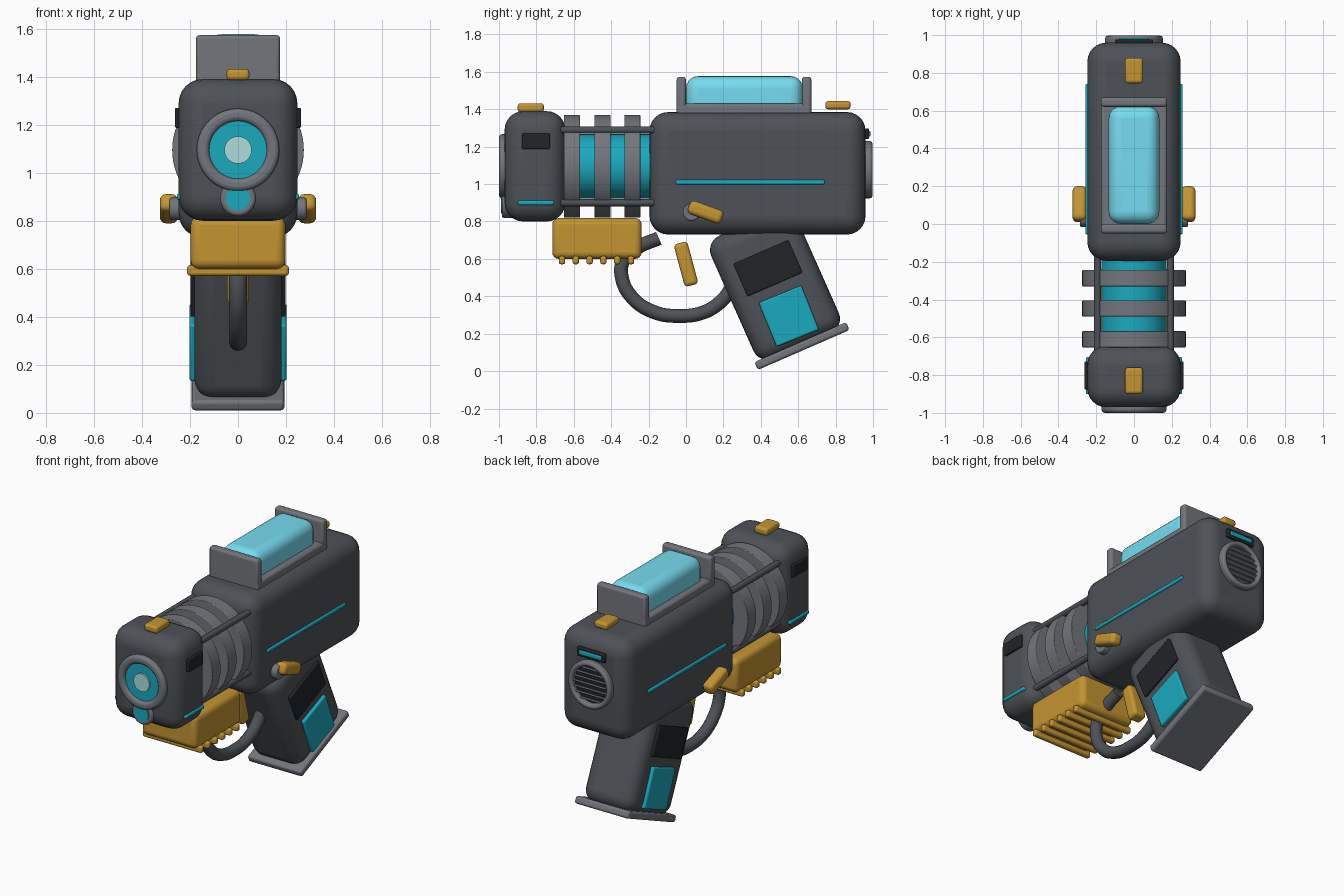
import bpy, bmesh
from math import radians, sin, cos, pi, sqrt
from mathutils import Matrix

if "Cube" in bpy.data.objects:
    bpy.data.objects.remove(bpy.data.objects["Cube"])


def mat(name, color):
    m = bpy.data.materials.new(name)
    m.diffuse_color = (*color, 1)
    m.use_nodes = True
    m.node_tree.nodes["Principled BSDF"].inputs["Base Color"].default_value = m.diffuse_color
    return m


DARK = mat("dark_grey", (0.075, 0.085, 0.095))
GREY = mat("mid_grey", (0.17, 0.18, 0.20))
BLACK = mat("black", (0.015, 0.017, 0.02))
GOLD = mat("gold", (0.55, 0.30, 0.03))
CYAN = mat("cyan", (0.01, 0.40, 0.52))
LIGHT = mat("light_cyan", (0.18, 0.72, 0.88))
PALE = mat("pale_cyan", (0.42, 0.72, 0.72))


def finish(name, bm, m, bevel=0, seg=3):
    me = bpy.data.meshes.new(name)
    bmesh.ops.recalc_face_normals(bm, faces=bm.faces)
    bm.to_mesh(me)
    bm.free()
    ob = bpy.data.objects.new(name, me)
    bpy.context.collection.objects.link(ob)
    me.materials.append(m)
    if bevel:
        b = ob.modifiers.new("bevel", 'BEVEL')
        b.width, b.segments = bevel, seg
        b.limit_method = 'ANGLE'
        b.angle_limit = radians(40)
    bpy.ops.object.select_all(action='DESELECT')
    ob.select_set(True)
    bpy.context.view_layer.objects.active = ob
    bpy.ops.object.shade_smooth_by_angle(angle=radians(35))
    return ob


def box(name, x, y, z, m, bevel=0.012, seg=3, tilt=0):
    """Rounded box from (min, max) ranges, tilted in degrees about its own x axis."""
    bm = bmesh.new()
    bmesh.ops.create_cube(bm, size=1)
    bmesh.ops.scale(bm, vec=(x[1] - x[0], y[1] - y[0], z[1] - z[0]), verts=bm.verts)
    ob = finish(name, bm, m, bevel, seg)
    ob.location = [(a + b) / 2 for a, b in (x, y, z)]
    ob.rotation_euler.x = radians(tilt)
    return ob


def span(c, size):
    return (c - size / 2, c + size / 2)


def cyl(name, r, c, length, m, axis='Y', bevel=0.0, seg=48):
    bm = bmesh.new()
    rot = Matrix.Rotation(pi / 2, 4, 'X' if axis == 'Y' else 'Y')
    bmesh.ops.create_cone(bm, cap_ends=True, segments=seg, radius1=r, radius2=r,
                          depth=length, matrix=rot)
    ob = finish(name, bm, m, bevel, 2)
    ob.location = c
    return ob


def ring(name, ro, ri, z, y, m, bevel=0.01, seg=48):
    """Flat tube along y."""
    bm = bmesh.new()
    prof = [(ro, y[0]), (ro, y[1]), (ri, y[1]), (ri, y[0])]
    loops = [[bm.verts.new((r * cos(2 * pi * i / seg), yy, z + r * sin(2 * pi * i / seg)))
              for r, yy in prof] for i in range(seg)]
    for i in range(seg):
        a, b = loops[i], loops[(i + 1) % seg]
        for j in range(4):
            k = (j + 1) % 4
            bm.faces.new((a[j], a[k], b[k], b[j]))
    return finish(name, bm, m, bevel, 3)


ZC = 1.095  # barrel axis height

# Main housings
box("body", (-.247, .247), (-.195, .96), (.73, 1.385), DARK, .1, 6)
box("muzzle_head", (-.247, .247), (-.97, -.645), (.80, 1.39), DARK, .1, 6)

# Barrel core, cooling rings and tie rods
cyl("barrel_core", .172, (0, -.4, ZC), .56, CYAN)
for i, y in enumerate((-.61, -.447, -.287)):
    ring(f"cooling_ring_{i}", .274, .165, ZC, span(y, .086), GREY, .004, 64)
for sx in (-1, 1):
    for sz in (-1, 1):
        cyl("tie_rod", .019, (sx * .193, -.42, ZC + sz * .195), .54, DARK, seg=16)

# Muzzle opening and small lower emitter
ring("muzzle_ring", .172, .12, ZC, (-1.0, -.94), GREY, .018)
cyl("muzzle_lens", .13, (0, -.965, ZC), .03, CYAN)
cyl("muzzle_lens_centre", .057, (0, -.975, ZC), .03, PALE)
cyl("emitter_housing", .074, (0, -.95, .893), .07, GREY, bevel=.012)
cyl("emitter_lens", .05, (0, -.965, .893), .05, CYAN)

# Side details
for s in (-1, 1):
    box("head_vent", span(s * .245, .034), (-.877, -.727), (1.187, 1.27), BLACK, .006)
    box("head_light", span(s * .24, .03), (-.90, -.705), (.888, .912), CYAN, .008)
    box("body_light", span(s * .245, .025), (-.055, .742), (.998, 1.022), CYAN, .008)
    cyl("lever_pivot", .047, (s * .25, .03, .85), .07, GREY, 'X', .008, 32)
    box("lever", span(s * .288, .075), span(.105, .19), span(.85, .075), GOLD, .025, 4, -20)

# Sights
box("front_sight", (-.047, .047), (-.90, -.76), (1.385, 1.432), GOLD, .015)
box("rear_sight", (-.047, .047), (.745, .88), (1.40, 1.444), GOLD, .015)

# Energy cell on top
box("cell_base", (-.175, .175), (-.05, .67), (1.37, 1.43), GREY, .015)
for y in (-.025, .645):
    box("cell_end_plate", (-.175, .175), span(y, .05), (1.385, 1.573), GREY, .015)
box("energy_cell", (-.134, .134), (.0, .625), (1.36, 1.577), LIGHT, .065, 5)

# Grip with side panels and base plate
box("grip", (-.182, .182), span(.476, .5), span(.463, .72), DARK, .085, 6, 24)
box("grip_base_plate", (-.193, .193), span(.62, .535), span(.134, .046), GREY, .014, 3, 23.5)
for s in (-1, 1):
    box("grip_pad_black", span(s * .183, .03), span(.438, .32), span(.55, .19), BLACK, .006, 2, 23.5)
    box("grip_pad_cyan", span(s * .185, .034), span(.55, .245), span(.294, .255), CYAN, .01, 3, 22)

# Trigger and guard
box("trigger", (-.045, .045), span(.0, .075), span(.572, .235), GOLD, .02, 4, 15)
cu = bpy.data.curves.new("trigger_guard", 'CURVE')
cu.dimensions = '3D'
cu.bevel_depth, cu.bevel_resolution, cu.use_fill_caps = .037, 4, True
path = [(-.145, .71), (-.26, .66), (-.335, .59), (-.343, .5), (-.285, .39), (-.17, .315),
        (-.04, .295), (.09, .313), (.19, .375), (.26, .47)]
sp = cu.splines.new('BEZIER')
sp.bezier_points.add(len(path) - 1)
for bp, (y, z) in zip(sp.bezier_points, path):
    bp.co = (0, y, z)
    bp.handle_left_type = bp.handle_right_type = 'AUTO'
sp.resolution_u = 6
cu.materials.append(DARK)
bpy.context.collection.objects.link(bpy.data.objects.new("trigger_guard", cu))

# Fore grip with ribs underneath
box("fore_grip", (-.197, .197), (-.715, -.237), (.60, .818), GOLD, .035, 4)
for i in range(6):
    box("fore_grip_rib", (-.212, .212), span(-.663 + i * .0738, .034), (.571, .615), GOLD, .012)

# Rear vent and indicator
ZR = 1.077
ring("vent_ring", .153, .12, ZR, (.93, .997), GREY, .014)
cyl("vent_back", .125, (0, .955, ZR), .02, BLACK)
for i in range(-3, 4):
    z = i * .033
    w = sqrt(.123 ** 2 - z * z)
    box("vent_slat", (-w, w), span(.972, .026), span(ZR + z, .012), GREY, .003, 2, 25)
box("indicator_frame", (-.1, .1), (.94, .978), (1.24, 1.298), BLACK, .008)
box("indicator_light", (-.08, .08), (.96, .986), (1.255, 1.283), CYAN, .006)
